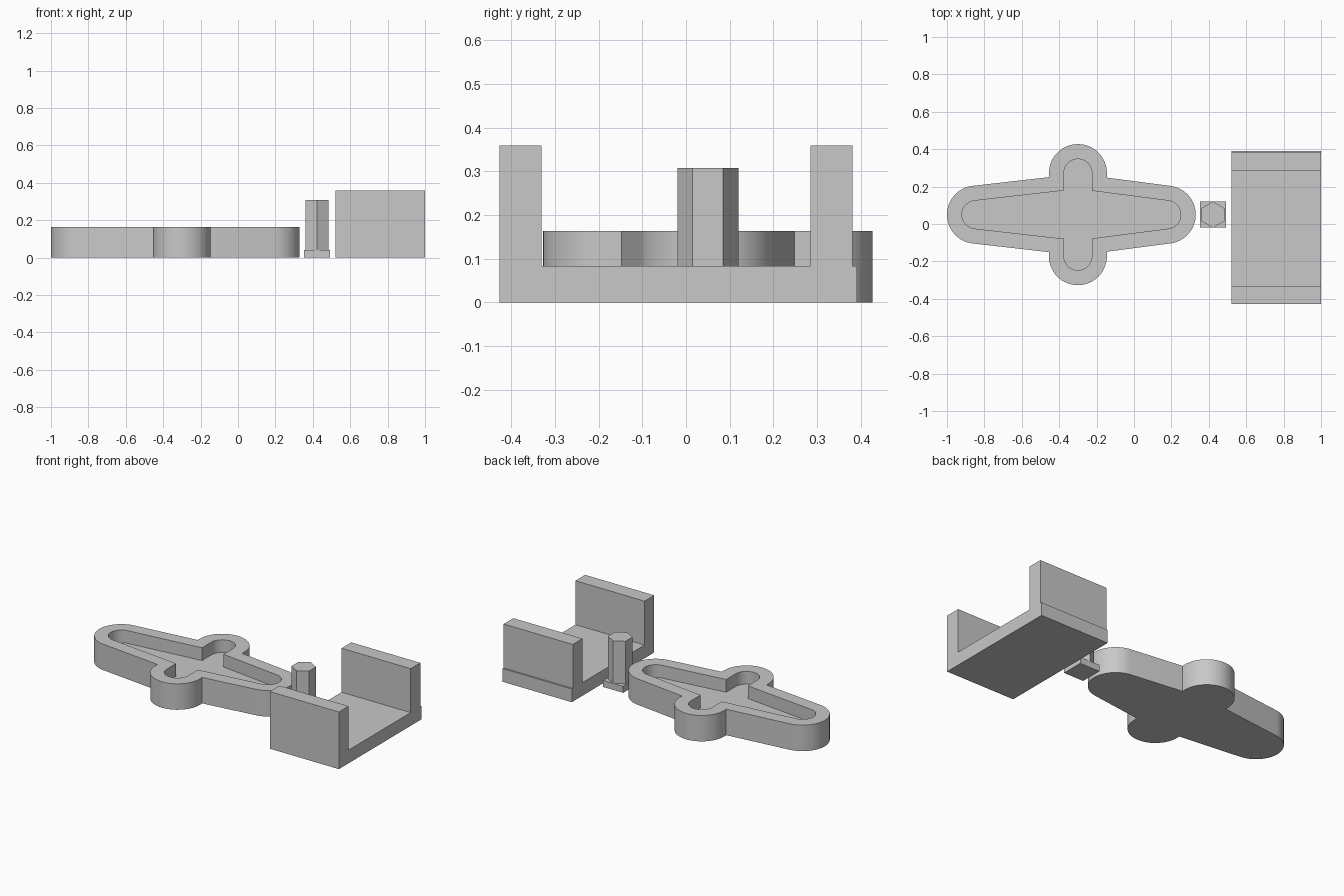
import bpy
import bmesh
import math

if "Cube" in bpy.data.objects:
    bpy.data.objects.remove(bpy.data.objects["Cube"])

grey = bpy.data.materials.new("plain grey")
grey.diffuse_color = (0.58, 0.58, 0.58, 1)
grey.use_nodes = True
grey.node_tree.nodes["Principled BSDF"].inputs["Base Color"].default_value = grey.diffuse_color


def ring_solid(name, rings, smooth=False):
    """Skin equal-length rings of points one after another and cap both ends."""
    bm = bmesh.new()
    loops = [[bm.verts.new(p) for p in ring] for ring in rings]
    n = len(loops[0])
    for a, b in zip(loops, loops[1:]):
        for i in range(n):
            j = (i + 1) % n
            bm.faces.new((a[i], a[j], b[j], b[i]))
    bm.faces.new(loops[0][::-1])
    bm.faces.new(loops[-1])
    bmesh.ops.recalc_face_normals(bm, faces=bm.faces)
    mesh = bpy.data.meshes.new(name)
    bm.to_mesh(mesh)
    bm.free()
    mesh.materials.append(grey)
    ob = bpy.data.objects.new(name, mesh)
    bpy.context.collection.objects.link(ob)
    if smooth:
        bpy.context.view_layer.objects.active = ob
        ob.select_set(True)
        bpy.ops.object.shade_smooth_by_angle(angle=math.radians(25))
        ob.select_set(False)
    return ob


def arc(cx, cy, r, start, end, steps=32):
    return [(cx + r * math.cos(start + (end - start) * i / steps),
             cy + r * math.sin(start + (end - start) * i / steps))
            for i in range(steps + 1)]


def at_z(points, z):
    return [(x, y, z) for x, y in points]


# Tapered cross plate: rounded ends, two short rounded side arms
CX, CY = -0.30, 0.05
RIGHT, LEFT, ARM = 0.475, 0.545, 0.222   # distances to the rounding centres


def cross_outline(r):
    a_right = math.atan(0.13)
    h = (r + RIGHT * math.sin(a_right)) / math.cos(a_right)
    # taper on the longer side so both sides meet at the same height
    a_left = math.asin(h / math.hypot(h, LEFT)) - math.asin(r / math.hypot(h, LEFT))
    y_r, y_l = h - r * math.tan(a_right), h - r * math.tan(a_left)
    q = math.pi / 2
    pts = arc(CX + RIGHT, CY, r, a_right - q, q - a_right)
    pts += [(CX + r, CY + y_r)]
    pts += arc(CX, CY + ARM, r, 0, math.pi)
    pts += [(CX - r, CY + y_l)]
    pts += arc(CX - LEFT, CY, r, q + a_left, 3 * q - a_left)
    pts += [(CX - r, CY - y_l)]
    pts += arc(CX, CY - ARM, r, math.pi, 2 * math.pi)
    pts += [(CX + r, CY - y_r)]
    return pts


outer, inner = cross_outline(0.155), cross_outline(0.075)
ring_solid("cross_plate", [at_z(outer, 0), at_z(outer, 0.163),
                           at_z(inner, 0.163), at_z(inner, 0.083)], smooth=True)

# Hexagonal peg on a square foot
PX, PY = 0.422, 0.05
foot = [(PX + sx * 0.069, PY + sy * 0.07) for sx, sy in
        ((-1, -1), (1, -1), (1, 1), (-1, 1))]
ring_solid("peg_foot", [at_z(foot, 0), at_z(foot, 0.041)])
hexagon = [(PX + 0.07 * math.cos(math.radians(30 + 60 * i)),
            PY + 0.07 * math.sin(math.radians(30 + 60 * i))) for i in range(6)]
ring_solid("hex_peg", [at_z(hexagon, 0.041), at_z(hexagon, 0.308)])

# U-shaped channel with a small ledge at the back of its base
profile = [(-0.427, 0), (0.391, 0), (0.391, 0.083), (0.381, 0.083),
           (0.381, 0.359), (0.285, 0.359), (0.285, 0.083),
           (-0.331, 0.083), (-0.331, 0.359), (-0.427, 0.359)]
ring_solid("channel", [[(x, y, z) for y, z in profile] for x in (0.52, 1.0)])
